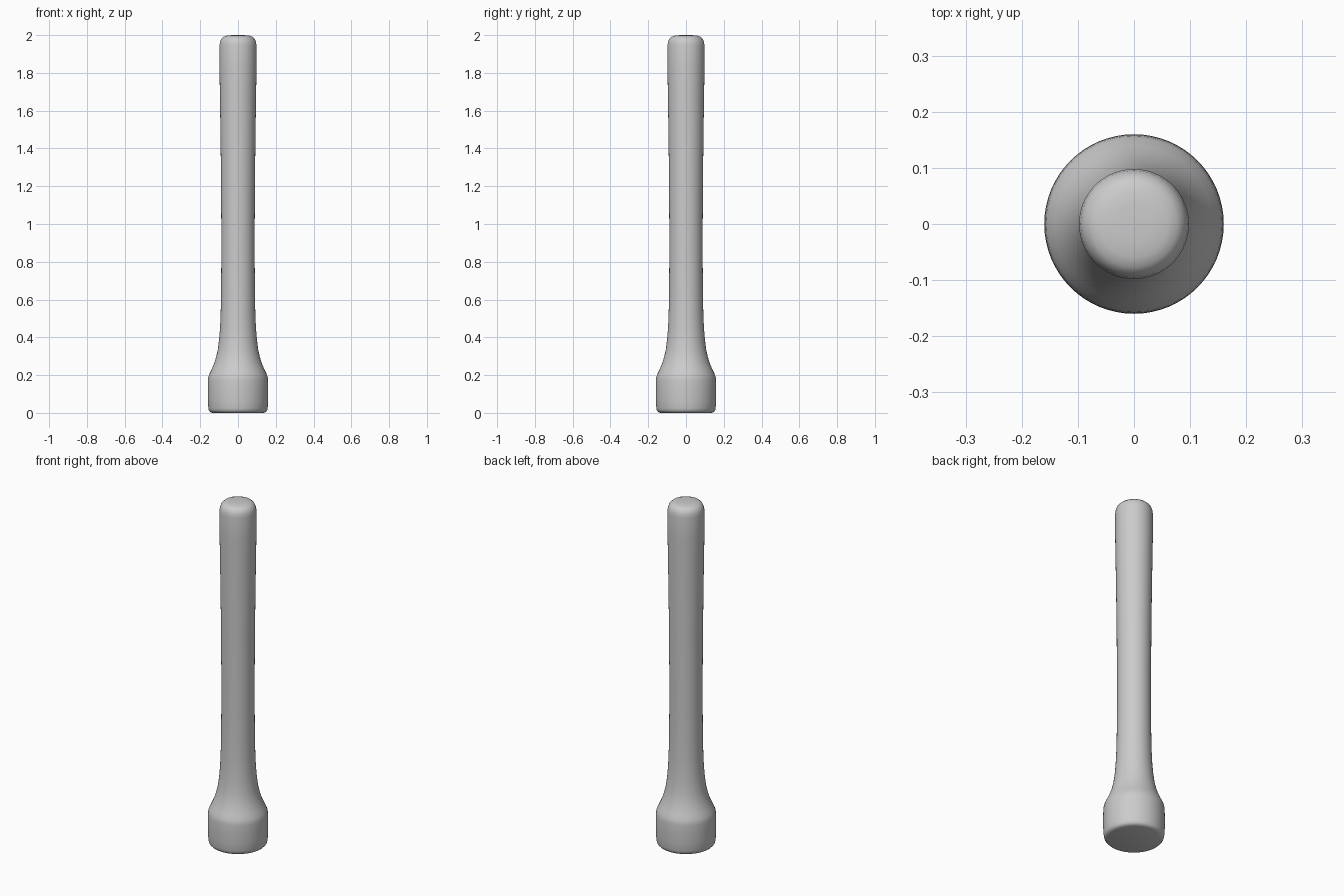
import bpy, bmesh, math

cube = bpy.data.objects.get("Cube")
if cube:
    bpy.data.objects.remove(cube, do_unlink=True)

# Plain grey material
grey = bpy.data.materials.new("plain grey")
grey.use_nodes = True
colour = (0.6, 0.6, 0.6, 1)
grey.diffuse_color = colour
grey.node_tree.nodes["Principled BSDF"].inputs["Base Color"].default_value = colour

# Half profile (radius, height): heavy base, flared neck, slim shaft, rounded tip
profile = [
    (0, 0), (0.135, 0), (0.147, 0.004), (0.154, 0.012), (0.157, 0.025),
    (0.160, 0.07), (0.160, 0.13), (0.159, 0.175), (0.157, 0.19), (0.152, 0.205),
    (0.140, 0.23), (0.127, 0.26), (0.116, 0.295), (0.107, 0.335), (0.100, 0.39),
    (0.095, 0.45), (0.092, 0.52), (0.0895, 0.62), (0.0885, 0.8), (0.0885, 1.0),
    (0.090, 1.25), (0.093, 1.5), (0.096, 1.7), (0.098, 1.82), (0.098, 1.945),
    (0.095, 1.965), (0.088, 1.981), (0.077, 1.991), (0.060, 1.997), (0.035, 1.9995), (0, 2),
]


def lathe(name, points, sides, material):
    """Spin a half profile about the z axis into a smooth closed solid."""
    bm = bmesh.new()
    verts = [bm.verts.new((r, 0, z)) for r, z in points]
    edges = [bm.edges.new(pair) for pair in zip(verts, verts[1:])]
    bmesh.ops.spin(bm, geom=verts + edges, cent=(0, 0, 0), axis=(0, 0, 1),
                   angle=math.tau, steps=sides, use_merge=True)
    bmesh.ops.remove_doubles(bm, verts=bm.verts, dist=1e-5)
    bmesh.ops.recalc_face_normals(bm, faces=bm.faces)
    mesh = bpy.data.meshes.new(name)
    bm.to_mesh(mesh)
    bm.free()
    mesh.materials.append(material)
    obj = bpy.data.objects.new(name, mesh)
    bpy.context.collection.objects.link(obj)
    return obj


# Pestle turned in one piece
pestle = lathe("pestle", profile, 64, grey)
bpy.ops.object.select_all(action="DESELECT")
pestle.select_set(True)
bpy.context.view_layer.objects.active = pestle
bpy.ops.object.shade_smooth_by_angle(angle=math.radians(40))
